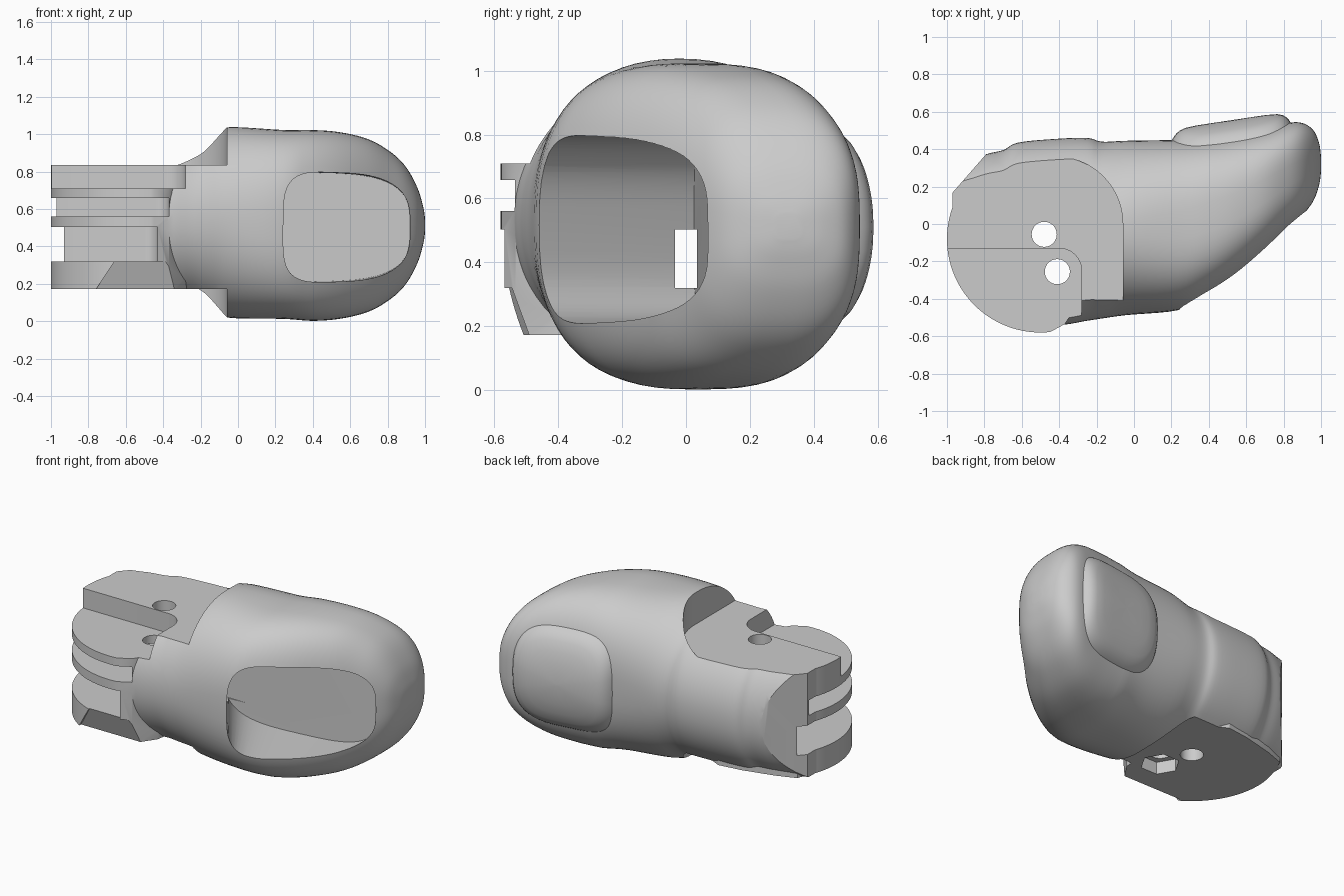
import bpy, bmesh, math

if "Cube" in bpy.data.objects:
    bpy.data.objects.remove(bpy.data.objects["Cube"])

grey = bpy.data.materials.new("light grey")
grey.use_nodes = True
COLOUR = (0.6, 0.6, 0.6, 1)
grey.diffuse_color = COLOUR
grey.node_tree.nodes["Principled BSDF"].inputs["Base Color"].default_value = COLOUR


def finish(name, bm):
    bmesh.ops.recalc_face_normals(bm, faces=bm.faces)
    mesh = bpy.data.meshes.new(name)
    bm.to_mesh(mesh)
    bm.free()
    mesh.materials.append(grey)
    ob = bpy.data.objects.new(name, mesh)
    bpy.context.collection.objects.link(ob)
    return ob


def loft(name, rings):
    """Skin a list of equal-length closed rings and cap both ends."""
    bm = bmesh.new()
    rows = [[bm.verts.new(p) for p in ring] for ring in rings]
    n = len(rows[0])
    for a, b in zip(rows, rows[1:]):
        for i in range(n):
            j = (i + 1) % n
            bm.faces.new((a[i], a[j], b[j], b[i]))
    bm.faces.new(rows[0])
    bm.faces.new(rows[-1])
    return finish(name, bm)


def prism(name, outline, z0, z1):
    return loft(name, [[(x, y, z) for x, y in outline] for z in (z0, z1)])


def box(name, x0, x1, y0, y1, z0, z1):
    return prism(name, [(x0, y0), (x1, y0), (x1, y1), (x0, y1)], z0, z1)


def arc(cx, cy, r, a0, a1, n=32):
    angles = [math.radians(a0 + (a1 - a0) * i / n) for i in range(n + 1)]
    return [(cx + r * math.cos(a), cy + r * math.sin(a)) for a in angles]


def superellipse(power, n=72):
    """Points of a unit rounded square."""
    points = []
    for i in range(n):
        c, s = math.cos(math.tau * i / n), math.sin(math.tau * i / n)
        points.append((math.copysign(abs(c) ** (2 / power), c),
                       math.copysign(abs(s) ** (2 / power), s)))
    return points


def combine(target, tool, operation="DIFFERENCE"):
    mod = target.modifiers.new("combine", "BOOLEAN")
    mod.operation, mod.object, mod.solver = operation, tool, "EXACT"
    bpy.context.view_layer.objects.active = target
    bpy.ops.object.modifier_apply(modifier=mod.name)
    bpy.data.objects.remove(tool)


def spline(p0, p1, p2, p3, t):
    return [0.5 * (2 * b + (c - a) * t + (2 * a - 5 * b + 4 * c - d) * t * t
                   + (3 * b - a - 3 * c + d) * t ** 3)
            for a, b, c, d in zip(p0, p1, p2, p3)]


# Fingertip body: x, front y, back y, half height
stations = [
    (-0.97, -0.15, 0.3, 0.38), (-0.8, -0.4, 0.37, 0.43), (-0.7, -0.47, 0.395, 0.445),
    (-0.62, -0.5, 0.435, 0.455), (-0.42, -0.54, 0.455, 0.465), (-0.25, -0.517, 0.46, 0.462),
    (-0.17, -0.505, 0.44, 0.48), (-0.04, -0.487, 0.445, 0.51), (0.24, -0.46, 0.45, 0.505),
    (0.4, -0.385, 0.46, 0.51), (0.55, -0.285, 0.48, 0.498), (0.7, -0.155, 0.51, 0.46),
    (0.82, -0.035, 0.54, 0.39), (0.9, 0.045, 0.54, 0.31), (0.96, 0.125, 0.5, 0.2),
    (0.99, 0.21, 0.43, 0.1), (1.0, 0.28, 0.36, 0.04)]
rings = []
for k in range(len(stations) - 1):
    ctrl = [stations[min(max(k + d, 0), len(stations) - 1)] for d in (-1, 0, 1, 2)]
    for t in range(5 if k < len(stations) - 2 else 6):
        x, y0, y1, h = spline(*ctrl, t / 5)
        blend = min(max((x + 0.1) / 0.5, 0), 1)
        mid = 0.53 - 0.018 * blend
        rings.append([(x, (y0 + y1) / 2 + u * (y1 - y0) / 2, mid + v * h)
                      for u, v in superellipse(2.1 + 0.8 * blend)])
body = loft("fingertip_body", rings)

# Slanted back corner of the knuckle
corner = [(-1.1, 0.02), (-0.78, 0.385), (-0.78, 0.9), (-1.1, 0.9)]
combine(body, prism("corner_cutter", corner, -0.3, 1.3))

# Rounded hinge block
hinge = arc(-0.5, -0.08, 0.5, -84, -207, 56) + [
    (-0.925, 0.205), (-0.8, 0.25), (-0.6, 0.3), (-0.45, 0.32), (-0.2, 0.2),
    (-0.28, -0.4), (-0.37, -0.535)]
combine(body, prism("hinge_block", hinge, 0.1, 0.9), "UNION")

# Flat cheeks above and below the hinge
cheek = [(-1.2, -0.9), (-0.06, -0.9)] + arc(-0.42, 0, 0.36, 0, 90) + [(-0.42, 0.9), (-1.2, 0.9)]
combine(body, prism("cheek_cutter", cheek, 0.835, 1.3))
combine(body, prism("cheek_cutter", cheek, -0.3, 0.172))

# Step in the upper cheek
step = [(-1.2, -0.9), (-0.28, -0.9)] + arc(-0.4, -0.25, 0.12, 0, 90, 12) + [(-1.2, -0.13)]
combine(body, prism("step_cutter", step, 0.71, 1.0))

# Slots between the hinge plates
for right, back, z0, z1 in ((-0.43, 0.215, 0.32, 0.503), (-0.37, 0.15, 0.56, 0.658)):
    slot = [(-1.2, -0.9), (right, -0.9)] + arc(right - 0.07, back - 0.07, 0.07, 0, 90, 8) + [(-1.2, back)]
    combine(body, prism("slot_cutter", slot, z0, z1))

# Bevelled front of the lowest plate
bevel = [[(-0.66 - 0.1 * t, -0.9, z), (-0.3, -0.9, z), (-0.3, -0.545 + 0.055 * t, z),
          (-0.66 - 0.1 * t, -0.545 + 0.055 * t, z)] for t, z in ((0, 0.32), (1.1, 0.155))]
combine(body, loft("bevel_cutter", bevel))

# Pin holes and the nut pocket
for x, y in ((-0.48, -0.055), (-0.41, -0.255)):
    combine(body, prism("pin_cutter", arc(x, y, 0.067, 0, 352.5, 47), -0.2, 1.3))
combine(body, prism("nut_cutter", arc(-0.41, -0.255, 0.115, 0, 300, 5), -0.2, 0.25))

# Open pad cavity, undercut towards the hinge, with a slightly tilted floor
cavity = []
for y, left, tilt in ((-0.9, 0.56, 0), (-0.45, 0.235, 0), (0.06, -0.12, 0.035)):
    half = (0.92 - left) / 2
    cavity.append([(left + half * (1 + u), y + tilt * u, 0.503 + 0.292 * v * (1 - 0.04 * u))
                   for u, v in superellipse(3.3)])
combine(body, loft("cavity_cutter", cavity))

# Cord tunnel from cavity to hinge
combine(body, box("tunnel_cutter", -0.5, 0.2, -0.035, 0.035, 0.32, 0.503))

# Fingernail: domed plate wrapped over the back
nail_rings = []
for r in (1.05, 1.03, 1, 0.97, 0.93, 0.87, 0.78, 0.6, 0.4, 0.2, 0.03):
    ring = []
    for u, v in superellipse(3.4):
        dx, dz = 0.315 * u * r, 0.325 * v * r
        ring.append((0.52 + dx, 0.555 + 0.15 * dx - 0.75 * dz * dz - 0.055 * r ** 10, 0.51 + dz))
    nail_rings.append(ring)
nail = loft("fingernail", nail_rings)

for ob in (body, nail):
    bpy.ops.object.select_all(action="DESELECT")
    ob.select_set(True)
    bpy.context.view_layer.objects.active = ob
    bpy.ops.object.shade_smooth_by_angle(angle=math.radians(32))
